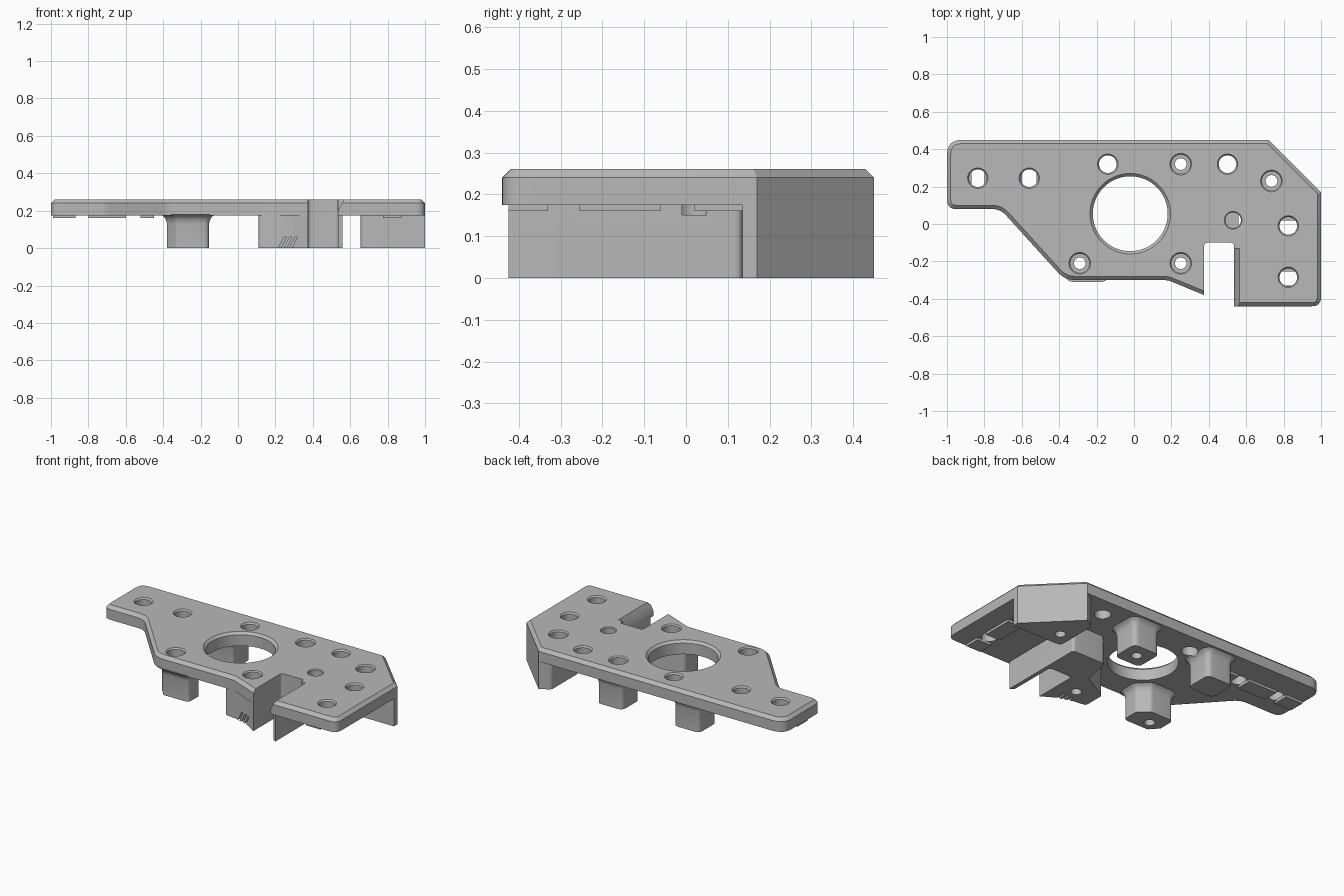
import bpy, bmesh, math
from mathutils import Vector

cube = bpy.data.objects.get("Cube")
if cube:
    bpy.data.objects.remove(cube, do_unlink=True)

GREY = (0.48, 0.48, 0.48, 1)
grey = bpy.data.materials.new("plain grey")
grey.use_nodes = True
grey.diffuse_color = GREY
grey.node_tree.nodes["Principled BSDF"].inputs["Base Color"].default_value = GREY

TOP, UNDER, RAIL = 0.26, 0.175, 0.16


def rounded(points, steps=6):
    """Counter-clockwise outline; each point is x, y, corner radius."""
    out = []
    n = len(points)
    for i, (x, y, r) in enumerate(points):
        p = Vector((x, y))
        if r == 0:
            out.append(p)
            continue
        a = (Vector(points[i - 1][:2]) - p).normalized()
        b = (Vector(points[(i + 1) % n][:2]) - p).normalized()
        d = r / math.tan(a.angle(b) / 2)
        for k in range(steps + 1):
            t = k / steps
            out.append((p + a * d) * (1 - t) ** 2 + p * 2 * t * (1 - t) + (p + b * d) * t * t)
    return out


def grow(outline, amount):
    """Offset an outline outwards along its mitred corners."""
    out = []
    for i, p in enumerate(outline):
        e1 = (p - outline[i - 1]).normalized()
        e2 = (outline[(i + 1) % len(outline)] - p).normalized()
        n1, n2 = Vector((e1.y, -e1.x)), Vector((e2.y, -e2.x))
        out.append(p + (n1 + n2) * amount / (1 + n1.dot(n2)))
    return out


def loft(name, outline, rings):
    """Stack copies of an outline at (height, growth) and cap both ends."""
    bm = bmesh.new()
    loops = [[bm.verts.new((p.x, p.y, z)) for p in grow(outline, g)] for z, g in rings]
    n = len(outline)
    for lo, hi in zip(loops, loops[1:]):
        for i in range(n):
            j = (i + 1) % n
            bm.faces.new((lo[i], lo[j], hi[j], hi[i]))
    bm.faces.new(loops[0][::-1])
    bm.faces.new(loops[-1])
    bmesh.ops.recalc_face_normals(bm, faces=bm.faces)
    mesh = bpy.data.meshes.new(name)
    bm.to_mesh(mesh)
    bm.free()
    mesh.materials.append(grey)
    obj = bpy.data.objects.new(name, mesh)
    bpy.context.scene.collection.objects.link(obj)
    return obj


def box(name, x0, x1, y0, y1, z0, z1):
    return loft(name, [Vector(p) for p in ((x0, y0), (x1, y0), (x1, y1), (x0, y1))],
                [(z0, 0), (z1, 0)])


def round_cutter(name, x, y, rings, sides=40):
    """Turned cutter; rings are (height, radius)."""
    bm = bmesh.new()
    unit = [Vector((math.cos(a), math.sin(a))) for a in
            (2 * math.pi * k / sides for k in range(sides))]
    bm.free()
    centre = Vector((x, y))
    obj = loft(name, [centre + u * 0.01 for u in unit], [(z, r - 0.01) for z, r in rings])
    obj.hide_render = True
    return obj


# Plate with chamfered rim
plate_outline = rounded([
    (-1, 0.08, 0.05), (-0.715, 0.08, 0.1), (-0.37, -0.3, 0.13), (0.18, -0.3, 0.1),
    (0.375, -0.38, 0), (0.46, -0.44, 0), (1, -0.44, 0.05),
    (1, 0.17, 0), (0.72, 0.45, 0), (-1, 0.45, 0.08)])
plate = loft("mounting_plate", plate_outline,
             [(UNDER, 0), (TOP - 0.02, 0), (TOP, -0.02)])

# Legs flaring into the underside
FLARE = [(0, 0), (0.13, 0), (0.152, 0.005), (0.168, 0.016), (0.18, 0.035)]


def leg(name, x0, x1, y0, y1):
    return loft(name, rounded([(x0, y0, 0.035), (x1, y0, 0.035),
                               (x1, y1, 0.035), (x0, y1, 0.035)]), FLARE)


front_leg = loft("front_leg", rounded([
    (-0.33, -0.275, 0.02), (-0.155, -0.275, 0.03), (-0.155, -0.17, 0.03),
    (-0.22, -0.11, 0.03), (-0.38, -0.11, 0.03), (-0.38, -0.22, 0.02)]), FLARE)
back_leg = leg("back_leg", 0.16, 0.34, 0.235, 0.41)
side_leg = leg("back_side_leg", -0.38, -0.2, 0.235, 0.41)

# Straight-sided supports
SUPPORT = [(0, 0), (UNDER + 0.002, 0)]
corner_block = loft("corner_block", rounded([
    (0.655, 0.135, 0.03), (1, 0.135, 0), (1, 0.17, 0), (0.72, 0.45, 0),
    (0.655, 0.41, 0.03)]), SUPPORT)
slot_block = loft("slot_block", rounded([
    (0.11, -0.29, 0.02), (0.19, -0.3, 0), (0.29, -0.33, 0), (0.375, -0.38, 0),
    (0.375, -0.1, 0.02), (0.535, -0.1, 0.02), (0.535, -0.41, 0), (0.56, -0.425, 0),
    (0.56, 0.135, 0.02), (0.33, 0.135, 0.03), (0.29, -0.05, 0.04), (0.11, -0.15, 0.03)]), SUPPORT)

# Low rails under the plate, broken at the holes
for i, (a, b) in enumerate([(-0.99, -0.87), (-0.8, -0.6), (-0.52, -0.45)]):
    box(f"side_rail_{i + 1}", a, b, 0.195, 0.295, RAIL, UNDER + 0.005)
for i, (a, b) in enumerate([(-0.425, -0.33), (-0.255, -0.06), (0.02, 0.14)]):
    box(f"front_rail_{i + 1}", 0.775, 0.875, a, b, RAIL, UNDER + 0.005)

# Cutters: centre bore, plain holes, stepped holes, blind hole
cutters = [round_cutter("bore_cutter", -0.02, 0.055,
                        [(-0.1, 0.2), (TOP - 0.015, 0.2), (TOP + 0.005, 0.22)], 72)]
for x, y in [(-0.835, 0.245), (-0.56, 0.245), (-0.14, 0.32), (0.5, 0.32),
             (0.825, -0.01), (0.825, -0.285)]:
    cutters.append(round_cutter("hole_cutter", x, y,
                                [(-0.1, 0.047), (TOP - 0.01, 0.047), (TOP + 0.005, 0.058)]))
for x, y in [(0.25, 0.32), (0.735, 0.23), (0.25, -0.21), (-0.29, -0.21)]:
    cutters.append(round_cutter("stepped_cutter", x, y,
                                [(-0.1, 0.031), (0.15, 0.031), (0.151, 0.051),
                                 (TOP - 0.008, 0.051), (TOP + 0.005, 0.062)]))
cutters.append(round_cutter("blind_cutter", 0.53, 0.02,
                            [(0.15, 0.042), (TOP - 0.005, 0.042), (TOP + 0.005, 0.052)]))

# Slot and its eased right-hand edge
slot = loft("slot_cutter", rounded([(0.375, -0.6, 0), (0.535, -0.6, 0),
                                    (0.535, -0.1, 0.02), (0.375, -0.1, 0.02)]),
            [(-0.1, 0), (0.4, 0)])
edge = box("edge_cutter", 0.5, 0.585, -0.6, -0.13, 0.19, 0.3)
for v in edge.data.vertices:
    if v.co.x > 0.55 and v.co.z < 0.25:
        v.co.x = 0.53

# Slanted slits in the front of the slot block
slits = []
for x in (0.21, 0.24, 0.27):
    slit = box("slit_cutter", x, x + 0.013, -0.5, -0.275, -0.01, 0.06)
    for v in slit.data.vertices:
        v.co.x += max(v.co.z, 0) * 0.6
    slits.append(slit)


def carve(obj, tools):
    for tool in tools:
        mod = obj.modifiers.new("cut", 'BOOLEAN')
        mod.operation, mod.solver, mod.object = 'DIFFERENCE', 'EXACT', tool
    bpy.context.view_layer.update()
    graph = bpy.context.evaluated_depsgraph_get()
    mesh = bpy.data.meshes.new_from_object(obj.evaluated_get(graph))
    obj.modifiers.clear()
    obj.data = mesh


carve(plate, cutters + [slot, edge])
for part in (front_leg, back_leg, side_leg, corner_block):
    carve(part, cutters)
carve(slot_block, cutters + slits)
for tool in cutters + slits + [slot, edge]:
    bpy.data.objects.remove(tool, do_unlink=True)

# Smooth the curves, keep the edges crisp
for obj in bpy.context.scene.objects:
    obj.select_set(obj.type == 'MESH')
bpy.context.view_layer.objects.active = plate
bpy.ops.object.shade_smooth_by_angle(angle=math.radians(28))
